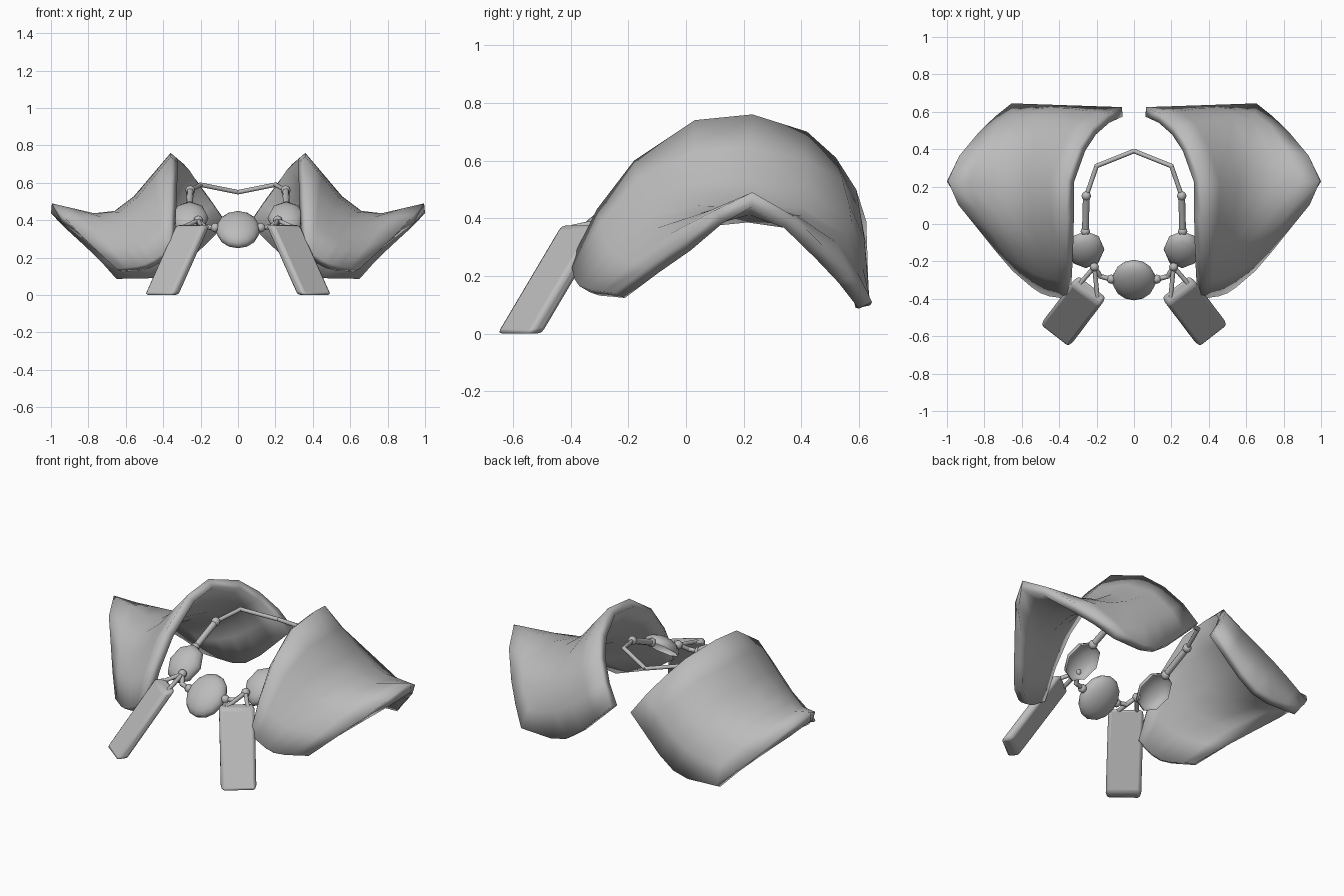
import bpy, bmesh
from mathutils import Vector, Matrix

if bpy.data.objects.get("Cube"):
    bpy.data.objects.remove(bpy.data.objects["Cube"], do_unlink=True)

grey = bpy.data.materials.new("grey")
grey.use_nodes = True
grey.diffuse_color = (0.5, 0.5, 0.5, 1)
grey.node_tree.nodes["Principled BSDF"].inputs["Base Color"].default_value = (0.5, 0.5, 0.5, 1)


def finish(name, bm, mirror=True, thick=0, bevel=0, angle=0.9):
    """Turn a bmesh into a shaded object with its modifiers."""
    bmesh.ops.recalc_face_normals(bm, faces=bm.faces)
    mesh = bpy.data.meshes.new(name)
    bm.to_mesh(mesh)
    bm.free()
    mesh.materials.append(grey)
    ob = bpy.data.objects.new(name, mesh)
    bpy.context.collection.objects.link(ob)
    if thick:
        mod = ob.modifiers.new("thickness", 'SOLIDIFY')
        mod.thickness = thick
        mod.offset = -1
    if bevel:
        mod = ob.modifiers.new("bevel", 'BEVEL')
        mod.width = bevel
        mod.segments = 2
    if mirror:
        ob.modifiers.new("mirror", 'MIRROR')
    bpy.ops.object.select_all(action='DESELECT')
    ob.select_set(True)
    bpy.context.view_layer.objects.active = ob
    bpy.ops.object.shade_smooth_by_angle(angle=angle)
    return ob


def spline(points, t):
    """Point on a smooth curve through the points, t from 0 to 1."""
    p = [Vector(q) for q in points]
    p = [2 * p[0] - p[1]] + p + [2 * p[-1] - p[-2]]
    s = t * (len(p) - 3)
    i = min(int(s), len(p) - 4)
    f = s - i
    a, b, c, d = p[i:i + 4]
    return b + f / 2 * (c - a + f * (2 * a - 5 * b + 4 * c - d + f * (3 * (b - c) + d - a)))


def ball(bm, centre, size, segments=8, rings=6, tilt=0):
    """Ellipsoid, leaned towards the front by tilt."""
    made = bmesh.ops.create_uvsphere(bm, u_segments=segments, v_segments=rings, radius=1)
    place = Matrix.Translation(centre) @ Matrix.Rotation(tilt, 4, 'X') @ Matrix.Diagonal((*size, 1))
    bmesh.ops.transform(bm, matrix=place, verts=made["verts"])


def rod(bm, start, end, radius):
    start, end = Vector(start), Vector(end)
    axis = end - start
    made = bmesh.ops.create_cone(bm, cap_ends=True, segments=8, radius1=radius,
                                 radius2=radius, depth=axis.length)
    turn = axis.to_track_quat('Z', 'Y')
    for v in made["verts"]:
        v.co = turn @ v.co + (start + end) / 2


# Shoulder guards: a curved sheet lofted across three rails, front to back
inner = [(.36, -.4, .25), (.36, -.31, .43), (.36, -.18, .6), (.36, .03, .74), (.36, .23, .76),
         (.29, .42, .7), (.22, .52, .61), (.14, .59, .5), (.065, .625, .39)]
middle = [(.5, -.37, .165), (.58, -.14, .4), (.66, .21, .45), (.53, .575, .38), (.36, .635, .12)]
outer = [(.65, -.25, .14), (.84, -.02, .32), (.995, .23, .49), (.83, .49, .29), (.655, .645, .11)]
bm = bmesh.new()
grid = []
for i in range(9):
    a, m, b = (spline(rail, i / 8) for rail in (inner, middle, outer))
    grid.append([bm.verts.new(spline((a, m, b), j / 6)) for j in range(7)])
for r, s in zip(grid, grid[1:]):
    for j in range(6):
        bm.faces.new((r[j], r[j + 1], s[j + 1], s[j]))
guard = finish("shoulder_guards", bm, thick=0.052)
if guard.data.polygons[len(guard.data.polygons) // 2].normal.z < 0:
    guard.data.flip_normals()

# Hanging plates: slanted slabs with level ends and rounded edges
bm = bmesh.new()
across, depth = Vector((.077, .06, 0)), Vector((.02, -.025, 0))
ends = []
for centre in ((.24, -.355, .375), (.408, -.577, 0)):
    ends.append([bm.verts.new(Vector(centre) + across * a + depth * d)
                 for a, d in ((-1, -1), (1, -1), (1, 1), (-1, 1))])
top, bottom = ends
bm.faces.new(top)
bm.faces.new(bottom)
for i in range(4):
    k = (i + 1) % 4
    bm.faces.new((top[i], top[k], bottom[k], bottom[i]))
finish("hanging_plates", bm, bevel=0.018)

# Centre bead: a flattened stone lying on the slope
bm = bmesh.new()
ball(bm, (0, -.3, .35), (.117, .135, .06), 14, 10, tilt=0.73)
finish("centre_bead", bm, mirror=False)

# Side beads: shallow hollow domes on the same slope
bm = bmesh.new()
centre, lean = Vector((.258, -.135, .41)), 0.7
ball(bm, centre, (.1, .122, .06), 8, 8, tilt=lean)
opening = Matrix.Rotation(lean, 3, 'X') @ Vector((0, 0, -1))
bmesh.ops.bisect_plane(bm, geom=bm.verts[:] + bm.edges[:] + bm.faces[:], dist=1e-5,
                       plane_co=centre + opening * .01, plane_no=opening, clear_outer=True)
finish("side_beads", bm)

# Neck chain
bm = bmesh.new()
chain = [(.26, -.04, .475), (.255, .15, .56), (.2, .31, .59), (0, .39, .55)]
for p, q, radius in zip(chain, chain[1:], (.018, .012, .012)):
    rod(bm, p, q, radius)
for p in chain[:2]:
    ball(bm, p, (.026,) * 3)
ball(bm, chain[2], (.013,) * 3)
finish("neck_chain", bm)

# Links between the beads and the plates
bm = bmesh.new()
knot, bend, stop = (.212, -.23, .4), (.18, -.28, .365), (.122, -.295, .36)
rod(bm, knot, bend, .013)
rod(bm, bend, stop, .013)
for p in (knot, stop):
    ball(bm, p, (.025,) * 3)
ball(bm, bend, (.014,) * 3)
for hook in ((.195, -.395, .365), (.29, -.32, .365)):
    rod(bm, knot, hook, .012)
finish("bead_links", bm)
